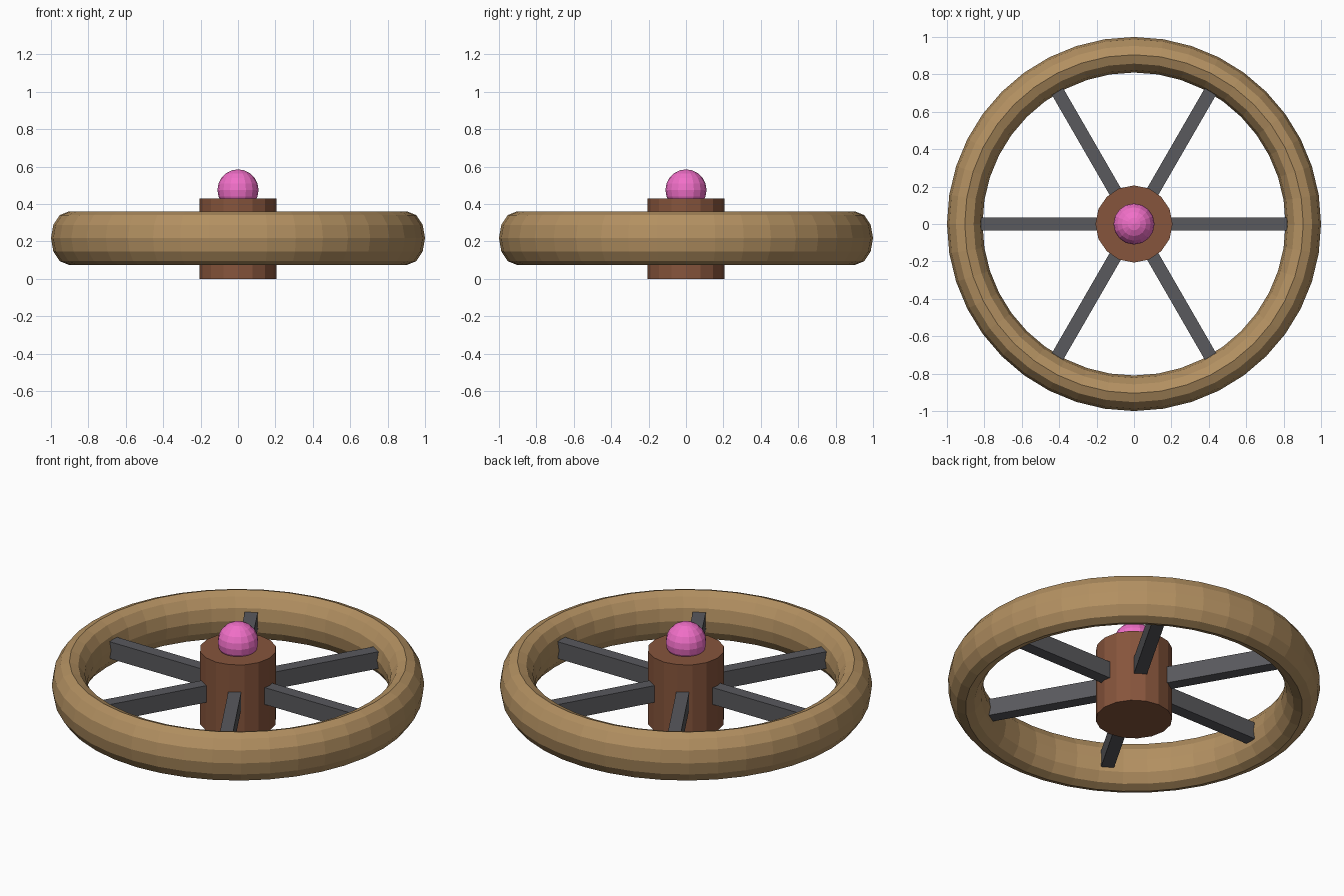
import bpy, bmesh, math
from mathutils import Matrix, Vector

if "Cube" in bpy.data.objects:
    bpy.data.objects.remove(bpy.data.objects["Cube"])


def material(name, rgb):
    m = bpy.data.materials.new(name)
    m.diffuse_color = (*rgb, 1)
    m.use_nodes = True
    m.node_tree.nodes["Principled BSDF"].inputs["Base Color"].default_value = m.diffuse_color
    return m


def add_object(name, bm, mat):
    bmesh.ops.recalc_face_normals(bm, faces=bm.faces)
    mesh = bpy.data.meshes.new(name)
    bm.to_mesh(mesh)
    bm.free()
    mesh.materials.append(mat)
    obj = bpy.data.objects.new(name, mesh)
    bpy.context.collection.objects.link(obj)
    return obj


tan = material("tan_wood", (0.45, 0.28, 0.12))
brown = material("brown_wood", (0.24, 0.09, 0.045))
dark = material("dark_metal", (0.10, 0.10, 0.11))
pink = material("pink", (0.88, 0.16, 0.58))

MID_Z = 0.2175

# Rim: faceted ring with a tall oval section
MAJOR, MINOR = 40, 12
bm = bmesh.new()
rings = []
for i in range(MAJOR):
    a = math.tau * i / MAJOR
    ring = []
    for j in range(MINOR):
        b = math.tau * j / MINOR
        r = 0.905 + 0.095 * math.cos(b)
        z = MID_Z + 0.1425 * math.sin(b)
        ring.append(bm.verts.new((r * math.cos(a), r * math.sin(a), z)))
    rings.append(ring)
for i in range(MAJOR):
    p, q = rings[i], rings[(i + 1) % MAJOR]
    for j in range(MINOR):
        k = (j + 1) % MINOR
        bm.faces.new((p[j], q[j], q[k], p[k]))
add_object("rim", bm, tan)

# Hub
bm = bmesh.new()
bmesh.ops.create_cone(bm, cap_ends=True, segments=16, radius1=0.206, radius2=0.206,
                      depth=0.43, matrix=Matrix.Translation((0, 0, 0.215)))
add_object("hub", bm, brown)

# Ball knob on top of the hub
bm = bmesh.new()
bmesh.ops.create_uvsphere(bm, u_segments=16, v_segments=10, radius=0.11,
                          matrix=Matrix.Translation((0, 0, 0.475)))
add_object("knob", bm, pink)

# Six spokes, running from inside the hub into the rim
for i in range(6):
    bm = bmesh.new()
    bmesh.ops.create_cube(bm, size=1)
    bmesh.ops.scale(bm, vec=Vector((0.75, 0.07, 0.10)), verts=bm.verts)
    bmesh.ops.translate(bm, vec=Vector((0.485, 0, MID_Z)), verts=bm.verts)
    bmesh.ops.rotate(bm, cent=(0, 0, 0), verts=bm.verts,
                     matrix=Matrix.Rotation(math.radians(60 * i), 3, 'Z'))
    add_object(f"spoke_{i + 1}", bm, dark)
